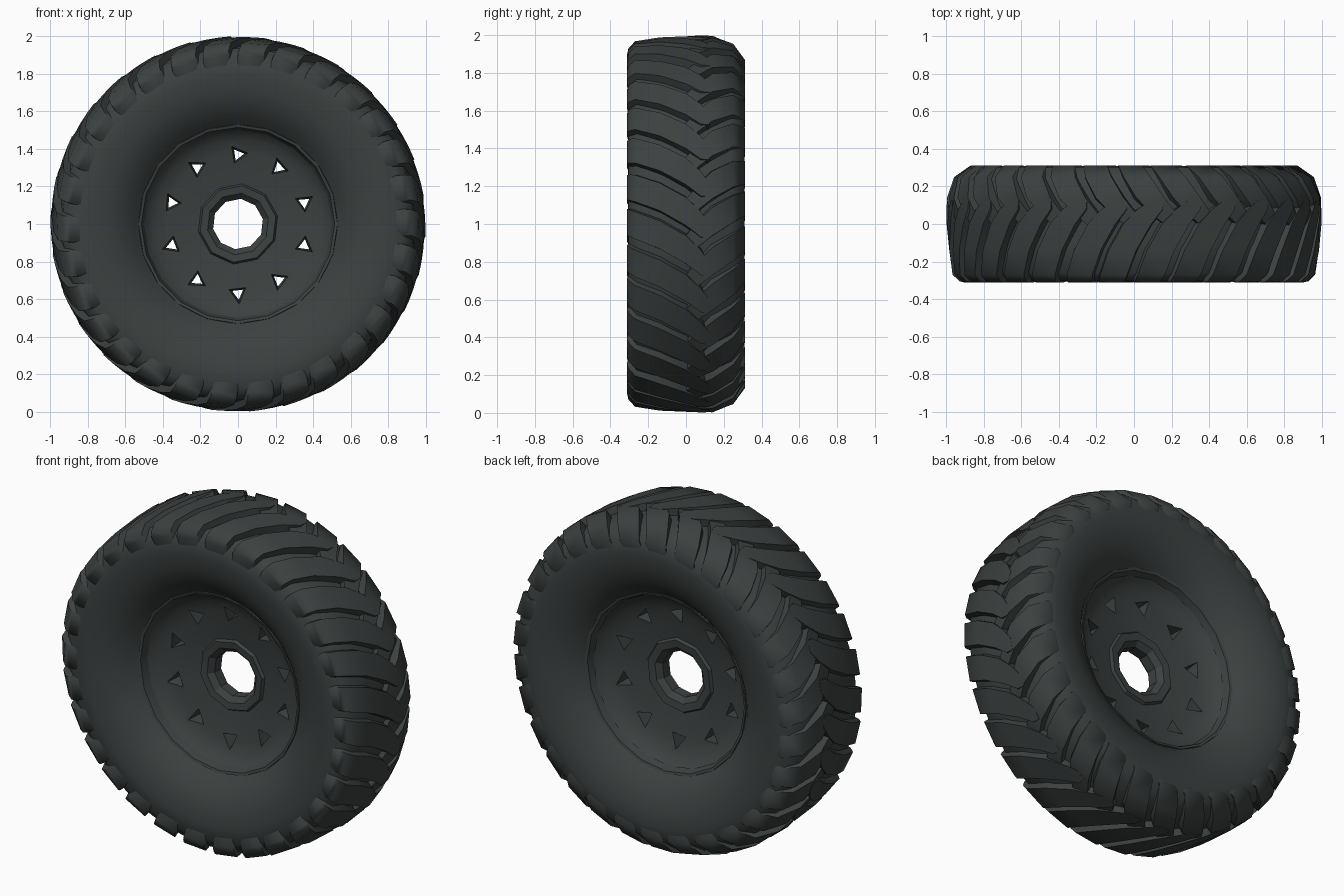
import bpy, bmesh, math, random
from mathutils import Vector

random.seed(4)
TAU = 2 * math.pi
LUGS = 30

cube = bpy.data.objects.get("Cube")
if cube:
    bpy.data.objects.remove(cube, do_unlink=True)

rubber = bpy.data.materials.new("charcoal")
rubber.use_nodes = True
rubber.diffuse_color = (0.045, 0.053, 0.052, 1)
rubber.node_tree.nodes["Principled BSDF"].inputs["Base Color"].default_value = rubber.diffuse_color


def polar(y, r, angle):
    """Point at radius r around the axle, y along it."""
    return Vector((r * math.cos(angle), y, 1 + r * math.sin(angle)))


def finish(name, bm, smooth=35):
    bmesh.ops.recalc_face_normals(bm, faces=bm.faces)
    mesh = bpy.data.meshes.new(name)
    bm.to_mesh(mesh)
    bm.free()
    obj = bpy.data.objects.new(name, mesh)
    bpy.context.collection.objects.link(obj)
    mesh.materials.append(rubber)
    bpy.ops.object.select_all(action='DESELECT')
    obj.select_set(True)
    bpy.context.view_layer.objects.active = obj
    if smooth:
        bpy.ops.object.shade_smooth_by_angle(angle=math.radians(smooth))
    return obj


def lathe(name, profile, sides, closed=True, smooth=35, turn=0):
    """Spin a (y, radius) profile around the axle."""
    bm = bmesh.new()
    rings = [[bm.verts.new(polar(y, r, turn + TAU * i / sides)) for y, r in profile]
             for i in range(sides)]
    n = len(profile)
    for i in range(sides):
        a, b = rings[i], rings[(i + 1) % sides]
        for j in range(n if closed else n - 1):
            k = (j + 1) % n
            bm.faces.new((a[j], a[k], b[k], b[j]))
    return finish(name, bm, smooth)


def tread(name, path, width, offset):
    """Ring of curved lugs; path holds (y, radius, angle shift, width factor)."""
    bm = bmesh.new()
    for i in range(LUGS):
        base = TAU * (i + offset) / LUGS + random.uniform(-0.015, 0.015)
        sections = []
        for y, r, shift, factor in path:
            a, half = base + shift, width * factor / 2
            low_y, low_r = y * 0.9, r - 0.075
            sections.append([bm.verts.new(p) for p in (
                polar(low_y, low_r, a - half * 1.25), polar(y, r, a - half),
                polar(y, r - 0.004, a + half), polar(low_y, low_r, a + half * 1.25))])
        for s, t in zip(sections, sections[1:]):
            for j in range(4):
                k = (j + 1) % 4
                bm.faces.new((s[j], s[k], t[k], t[j]))
        bm.faces.new(sections[0])
        bm.faces.new(sections[-1])
    return finish(name, bm, 50)


# Tyre carcass with bulging sidewalls
lathe("tyre_carcass", [
    (-0.17, 0.52), (-0.21, 0.56), (-0.26, 0.62), (-0.293, 0.70), (-0.307, 0.79),
    (-0.304, 0.88), (-0.26, 0.935), (-0.1, 0.952), (0.1, 0.955), (0.24, 0.935),
    (0.300, 0.88), (0.309, 0.80), (0.297, 0.70), (0.262, 0.62), (0.225, 0.56),
    (0.18, 0.52)], 60, closed=False, smooth=60)

# Interlocking chevron lugs that sink into the sidewalls at their ends
tread("front_lugs", [(-0.300, 0.81, 0.03, 0.8), (-0.312, 0.90, 0.02, 1), (-0.305, 0.93, 0.015, 1),
                     (-0.27, 0.968, 0, 1), (-0.14, 0.988, -0.05, 1), (0.0, 0.998, -0.13, 1),
                     (0.08, 1.0, -0.20, 0.9), (0.125, 0.997, -0.235, 0.45)],
      0.15, 0)
tread("back_lugs", [(0.300, 0.80, 0.03, 0.8), (0.312, 0.87, 0.02, 1), (0.25, 0.958, -0.02, 1),
                    (0.14, 0.998, -0.09, 1), (0.05, 0.99, -0.17, 0.9),
                    (-0.03, 0.985, -0.24, 0.45)],
      0.15, 0.5)

# Slim rim lips
lathe("front_rim_lip", [(-0.15, 0.54), (-0.185, 0.53), (-0.18, 0.515), (-0.135, 0.50)], 20)
lathe("back_rim_lip", [(0.16, 0.54), (0.195, 0.53), (0.19, 0.515), (0.15, 0.50)], 20)

# Wheel disc dished on both sides, thinner toward the hub
disc = lathe("wheel_disc", [
    (-0.165, 0.525), (-0.125, 0.49), (-0.09, 0.45), (-0.075, 0.38), (-0.06, 0.30),
    (-0.045, 0.19), (0.045, 0.19), (0.06, 0.30), (0.075, 0.38), (0.095, 0.45),
    (0.13, 0.49), (0.175, 0.525)], 40)

# Ten three-sided pockets, narrowing to a hole through the disc
bm = bmesh.new()
for i in range(10):
    middle = TAU * i / 10 + TAU / 4
    center = polar(0, 0.37, middle)
    spin = random.uniform(0, TAU)
    sections = []
    for y, size in ((-0.12, 0.065), (0, 0.034), (0.12, 0.065)):
        sections.append([bm.verts.new(center + Vector((size * math.cos(spin + TAU * k / 3), y,
                                                       size * math.sin(spin + TAU * k / 3))))
                         for k in range(3)])
    bm.faces.new(sections[0])
    bm.faces.new(sections[-1])
    for s, t in zip(sections, sections[1:]):
        for k in range(3):
            m = (k + 1) % 3
            bm.faces.new((s[k], s[m], t[m], t[k]))
cutter = finish("hole_cutter", bm, 0)
cutter.hide_render = True
cut = disc.modifiers.new("holes", 'BOOLEAN')
cut.operation = 'DIFFERENCE'
cut.solver = 'EXACT'
cut.object = cutter
bpy.ops.object.select_all(action='DESELECT')
disc.select_set(True)
bpy.context.view_layer.objects.active = disc
bpy.ops.object.modifier_apply(modifier=cut.name)
bpy.data.objects.remove(cutter, do_unlink=True)

# Faceted hub ring around the open centre
lathe("hub_ring", [(-0.04, 0.22), (-0.065, 0.205), (-0.06, 0.165), (-0.03, 0.135),
                   (0.03, 0.135), (0.06, 0.165), (0.065, 0.21), (0.04, 0.225)],
      10, smooth=25, turn=0.2)
